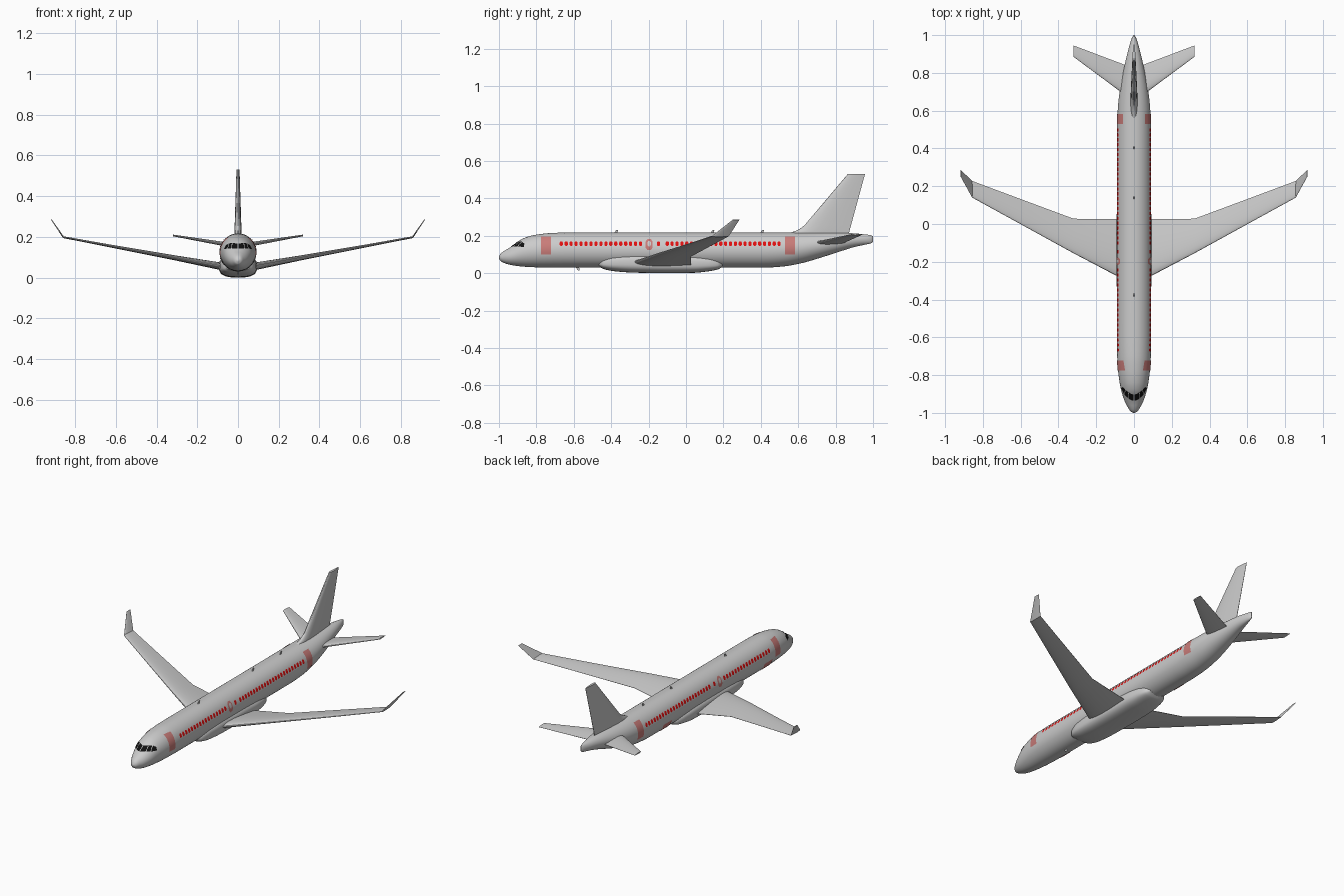
import bpy, bmesh, math
from mathutils import Vector

if "Cube" in bpy.data.objects:
    bpy.data.objects.remove(bpy.data.objects["Cube"])


def material(name, rgb):
    m = bpy.data.materials.new(name)
    m.diffuse_color = (*rgb, 1)
    m.use_nodes = True
    m.node_tree.nodes["Principled BSDF"].inputs["Base Color"].default_value = m.diffuse_color
    return m


GREY = material("body grey", (0.6, 0.6, 0.6))
RED = material("window red", (0.75, 0.005, 0.005))
PINK = material("door faded red", (0.58, 0.2, 0.19))
BLACK = material("cockpit black", (0.005, 0.005, 0.005))


def finish(bm, name, mat, angle=35, mirror=False):
    me = bpy.data.meshes.new(name)
    bm.to_mesh(me)
    bm.free()
    me.materials.append(mat)
    ob = bpy.data.objects.new(name, me)
    bpy.context.collection.objects.link(ob)
    bpy.ops.object.select_all(action='DESELECT')
    ob.select_set(True)
    bpy.context.view_layer.objects.active = ob
    bpy.ops.object.shade_smooth_by_angle(angle=math.radians(angle))
    if mirror:
        ob.modifiers.new("mirror", 'MIRROR')
    return ob


def loft(rings, name, mat, **kw):
    bm = bmesh.new()
    rows = [[bm.verts.new(p) for p in r] for r in rings]
    n = len(rows[0])
    for a, b in zip(rows, rows[1:]):
        for i in range(n):
            j = (i + 1) % n
            bm.faces.new((a[i], a[j], b[j], b[i]))
    bm.faces.new(rows[0])
    bm.faces.new(rows[-1])
    bmesh.ops.recalc_face_normals(bm, faces=bm.faces)
    return finish(bm, name, mat, **kw)


def sample(table, y):
    """Smooth monotone interpolation of the table columns at y."""
    k = 0
    while k < len(table) - 2 and y > table[k + 1][0]:
        k += 1
    h = table[k + 1][0] - table[k][0]
    t = (y - table[k][0]) / h

    def slope(i, c):
        if i <= 0:
            return (table[1][c] - table[0][c]) / (table[1][0] - table[0][0])
        if i >= len(table) - 1:
            return (table[-1][c] - table[-2][c]) / (table[-1][0] - table[-2][0])
        a = (table[i][c] - table[i - 1][c]) / (table[i][0] - table[i - 1][0])
        b = (table[i + 1][c] - table[i][c]) / (table[i + 1][0] - table[i][0])
        return 0 if a * b <= 0 else 2 * a * b / (a + b)

    out = []
    for c in (1, 2, 3):
        p, q = table[k][c], table[k + 1][c]
        out.append(p * (2*t**3 - 3*t*t + 1) + q * (3*t*t - 2*t**3)
                   + h * slope(k, c) * (t**3 - 2*t*t + t) + h * slope(k + 1, c) * (t**3 - t*t))
    w, bot, top = out
    return w, (top + bot) / 2, (top - bot) / 2


def tube(table, name, power=2.0, sides=48):
    ys = [table[0][0]]
    for a, b in zip(table, table[1:]):
        ys += [a[0] + (b[0] - a[0]) * (i + 1) / 4 for i in range(4)]
    rings = []
    for y in ys:
        w, zc, rz = sample(table, y)
        ring = []
        for i in range(sides):
            a = 2 * math.pi * i / sides
            c, s = math.cos(a), math.sin(a)
            ring.append((math.copysign(abs(c) ** (2 / power), c) * w, y,
                         zc + math.copysign(abs(s) ** (2 / power), s) * rz))
        rings.append(ring)
    return loft(rings, name, GREY)


# Fuselage: y, half width, bottom, top
BODY = [(-1, .004, .080, .088), (-.992, .018, .066, .103), (-.975, .030, .056, .117),
        (-.95, .044, .047, .132), (-.92, .056, .041, .152), (-.88, .068, .036, .181),
        (-.84, .076, .033, .197), (-.78, .084, .031, .209), (-.70, .089, .03, .216),
        (-.60, .0905, .03, .217), (.42, .0905, .03, .217), (.52, .0895, .036, .217),
        (.62, .085, .054, .217), (.72, .073, .083, .217), (.82, .054, .115, .216),
        (.90, .036, .140, .213), (.96, .020, .153, .207), (.99, .009, .160, .203),
        (1, .002, .168, .197)]
tube(BODY, "fuselage")

# Belly fairing around the wing roots
tube([(-.465, .055, .036, .066), (-.44, .075, .022, .085), (-.38, .088, .010, .102),
      (-.28, .093, .003, .109), (-.10, .094, 0, .109), (.04, .092, .002, .102),
      (.12, .084, .010, .092), (.17, .070, .020, .076), (.195, .050, .034, .062)],
     "belly_fairing", power=2.8)


def aerofoil(sections, name, mirror=False):
    """Loft of (leading point, trailing point, thickness, up direction)."""
    xs = [0, .01, .04, .1, .2, .35, .55, .78, 1]
    half = [(x, 5 * (.2969 * x**.5 - .126*x - .3516*x*x + .2843*x**3 - .0975*x**4)) for x in xs]
    outline = half + [(x, -h) for x, h in reversed(half[1:])]
    rings = []
    for le, te, t, up in sections:
        le, te, up = Vector(le), Vector(te), Vector(up).normalized()
        rings.append([le.lerp(te, x) + up * (h * t) for x, h in outline])
    return loft(rings, name, GREY, angle=30, mirror=mirror)


UP = (0, 0, 1)
# Wings with raised tips
aerofoil([((.04, -.302, .052), (.04, .025, .036), .038, UP),
          ((.32, -.155, .103), (.32, .028, .090), .022, UP),
          ((.60, -.001, .152), (.60, .132, .146), .014, UP),
          ((.857, .140, .199), (.857, .228, .197), .009, (-.35, 0, .94)),
          ((.917, .250, .286), (.917, .286, .286), .004, (-.82, 0, .57))], "wings", True)

# Tailplane
aerofoil([((.01, .655, .155), (.01, .828, .155), .024, UP),
          ((.32, .885, .207), (.32, .945, .207), .008, UP)], "tailplane", True)

# Tail fin with a curved root fillet
fin = []
for z, le, t in ((.195, .545, .036), (.217, .56, .036), (.227, .588, .035),
                 (.24, .613, .034), (.258, .635, .033), (.53, .865, .015)):
    fin.append(((0, le, z), (0, .867 + (z - .2) * .273, z), t, (1, 0, 0)))
aerofoil(fin, "tail_fin")

# Blade antennas above and below
for i, (y, z, d) in enumerate(((-.385, .214, 1), (.13, .214, 1), (.395, .214, 1), (-.59, .033, -1))):
    aerofoil([((0, y, z), (0, y + .018, z), .006, (1, 0, 0)),
              ((0, y + .012, z + d * .018), (0, y + .022, z + d * .018), .004, (1, 0, 0))],
             f"antenna_{i + 1}")


def side_point(y, z, off):
    w, zc, rz = sample(BODY, y)
    u = (z - zc) / (rz + off)
    return Vector(((w + off) * math.sqrt(max(0, 1 - u * u)), y, z))


def nose_point(x, z, off):
    lo, hi = -1.0, -.7
    for _ in range(30):
        y = (lo + hi) / 2
        w, zc, rz = sample(BODY, y)
        if (x / (w + off)) ** 2 + ((z - zc) / (rz + off)) ** 2 < 1:
            hi = y
        else:
            lo = y
    return Vector((x, hi, z))


def plates(quads, name, mat, project, off, sides=(1, -1), n=4, m=8):
    """Thin panels following the fuselage; each quad is 4 corners in 2D."""
    bm = bmesh.new()
    for s in sides:
        for quad in quads:
            a, b, c, d = (Vector(p) for p in quad)
            grid = []
            for i in range(n + 1):
                row = []
                for j in range(m + 1):
                    p = a.lerp(b, i / n).lerp(d.lerp(c, i / n), j / m)
                    q = project(p.x, p.y, off)
                    row.append(bm.verts.new((q.x * s, q.y, q.z)))
                grid.append(row)
            for i in range(n):
                for j in range(m):
                    f = bm.faces.new((grid[i][j], grid[i+1][j], grid[i+1][j+1], grid[i][j+1]))
                    f.normal_update()
                    mid = f.calc_center_median()
                    if f.normal.dot(mid - Vector((0, max(mid.y, -.8), .11))) < 0:
                        f.normal_flip()
    return finish(bm, name, mat)


def rect(y0, y1, z0, z1):
    return ((y0, z0), (y1, z0), (y1, z1), (y0, z1))


def chamfered(y, z, w, h):
    # octagon-like window made of a core and two narrower ends
    return [rect(y - w, y + w, z - h * .55, z + h * .55),
            ((y - w * .5, z - h), (y + w * .5, z - h), (y + w, z - h * .55), (y - w, z - h * .55)),
            ((y - w, z + h * .55), (y + w, z + h * .55), (y + w * .5, z + h), (y - w * .5, z + h))]


# Cabin windows
ys = [-.667 + .0265 * i for i in range(17)] + [-.147] + [-.1 + .026 * i for i in range(24)]
plates([q for y in ys for q in chamfered(y, .158, .0085, .012)],
       "cabin_windows", RED, side_point, .002, n=1, m=2)

# Cabin doors, and cargo doors low on the left
plates([rect(-.775, -.723, .1, .197), rect(.53, .583, .1, .197)],
       "cabin_doors", PINK, side_point, .002)
plates([rect(-.70, -.62, .05, .098), rect(.26, .34, .05, .098)],
       "cargo_doors", PINK, side_point, .002, sides=(-1,))

# Overwing exits: coloured frame with a plain panel inside
plates(chamfered(-.197, .153, .019, .029), "exit_frames", PINK, side_point, .002)
plates(chamfered(-.197, .158, .009, .014), "exit_panels", GREY, side_point, .0035)

# Cockpit windows, laid out in the front view
plates([((.002, .143), (.030, .144), (.027, .170), (.002, .167)),
        ((.033, .144), (.050, .142), (.044, .168), (.030, .170)),
        ((.052, .142), (.068, .141), (.060, .158), (.047, .167))],
       "cockpit_windows", BLACK, nose_point, .002)
